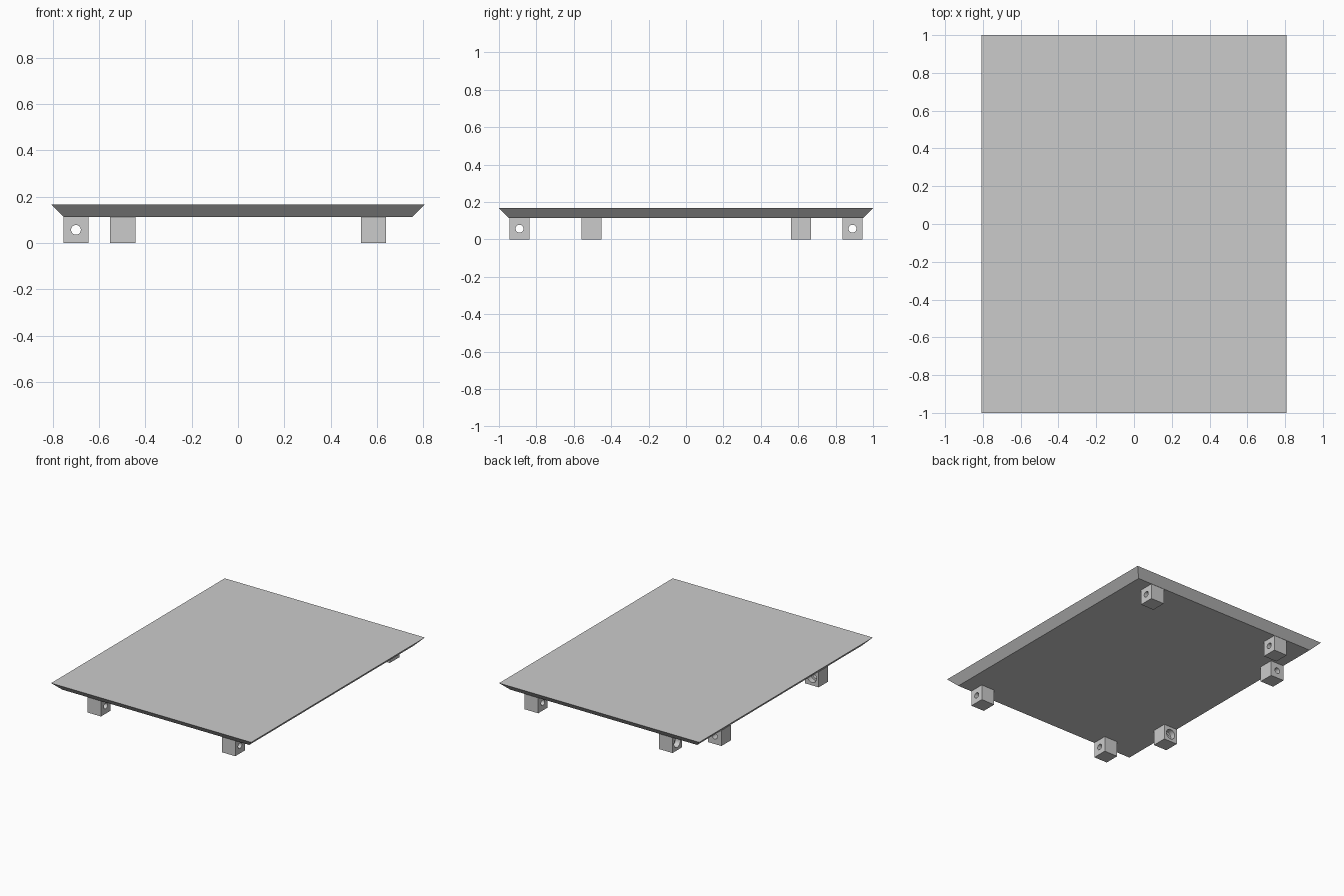
import bpy
import bmesh
from math import pi
from mathutils import Matrix, Vector

cube = bpy.data.objects.get("Cube")
if cube:
    bpy.data.objects.remove(cube)

grey = bpy.data.materials.new("light grey")
grey.use_nodes = True
colour = (0.6, 0.6, 0.6, 1)
grey.diffuse_color = colour
grey.node_tree.nodes["Principled BSDF"].inputs["Base Color"].default_value = colour

UNDERSIDE, TOP = 0.113, 0.167
SIZE = 0.109
HOLE_Z = 0.057


def finish(bm, name):
    mesh = bpy.data.meshes.new(name)
    bm.to_mesh(mesh)
    bm.free()
    obj = bpy.data.objects.new(name, mesh)
    mesh.materials.append(grey)
    bpy.context.collection.objects.link(obj)
    return obj


def box(name, size, centre, taper=0):
    """Box whose lower edges are pulled inwards by taper."""
    bm = bmesh.new()
    bmesh.ops.create_cube(bm, size=1)
    for v in bm.verts:
        inset = 2 * taper if v.co.z < 0 else 0
        v.co.x *= size[0] - inset
        v.co.y *= size[1] - inset
        v.co.z *= size[2]
        v.co += Vector(centre)
    return finish(bm, name)


def drill(obj, centre, axis, radius, length):
    """Cut a round hole along the axis."""
    bm = bmesh.new()
    turn = axis.to_track_quat("Z", "Y").to_matrix().to_4x4()
    bmesh.ops.create_cone(bm, cap_ends=True, segments=32, radius1=radius,
                          radius2=radius, depth=length,
                          matrix=Matrix.Translation(centre) @ turn)
    cutter = finish(bm, "hole_cutter")
    cutter.hide_render = True
    mod = obj.modifiers.new("hole", "BOOLEAN")
    mod.operation = "DIFFERENCE"
    mod.solver = "EXACT"
    mod.object = cutter
    bpy.context.view_layer.objects.active = obj
    bpy.ops.object.modifier_apply(modifier=mod.name)
    bpy.data.objects.remove(cutter)


def lug(name, x, y, axis, recessed):
    """Mounting block with a through hole and an optional wide recess."""
    block = box(name, (SIZE, SIZE, UNDERSIDE), (x, y, UNDERSIDE / 2))
    axis = Vector(axis)
    centre = Vector((x, y, HOLE_Z))
    drill(block, centre, axis, 0.021, SIZE * 2)
    if recessed:
        drill(block, centre + axis * SIZE / 2, axis, 0.036, 0.08)
    bpy.ops.object.select_all(action="DESELECT")
    block.select_set(True)
    bpy.context.view_layer.objects.active = block
    bpy.ops.object.shade_smooth_by_angle(angle=pi / 6)


# Flat panel with bevelled lower edges
box("panel", (1.614, 2, TOP - UNDERSIDE), (0, 0, (TOP + UNDERSIDE) / 2), 0.054)

# Lugs along the front and back edges
for side, y in (("front", -0.89), ("back", 0.89)):
    lug(side + "_left_lug", 0.585, y, (-1, 0, 0), False)
    lug(side + "_right_lug", -0.498, y, (-1, 0, 0), True)

# Lugs along the right edge
lug("right_side_back_lug", -0.70, 0.615, (0, 1, 0), False)
lug("right_side_front_lug", -0.70, -0.505, (0, 1, 0), True)
